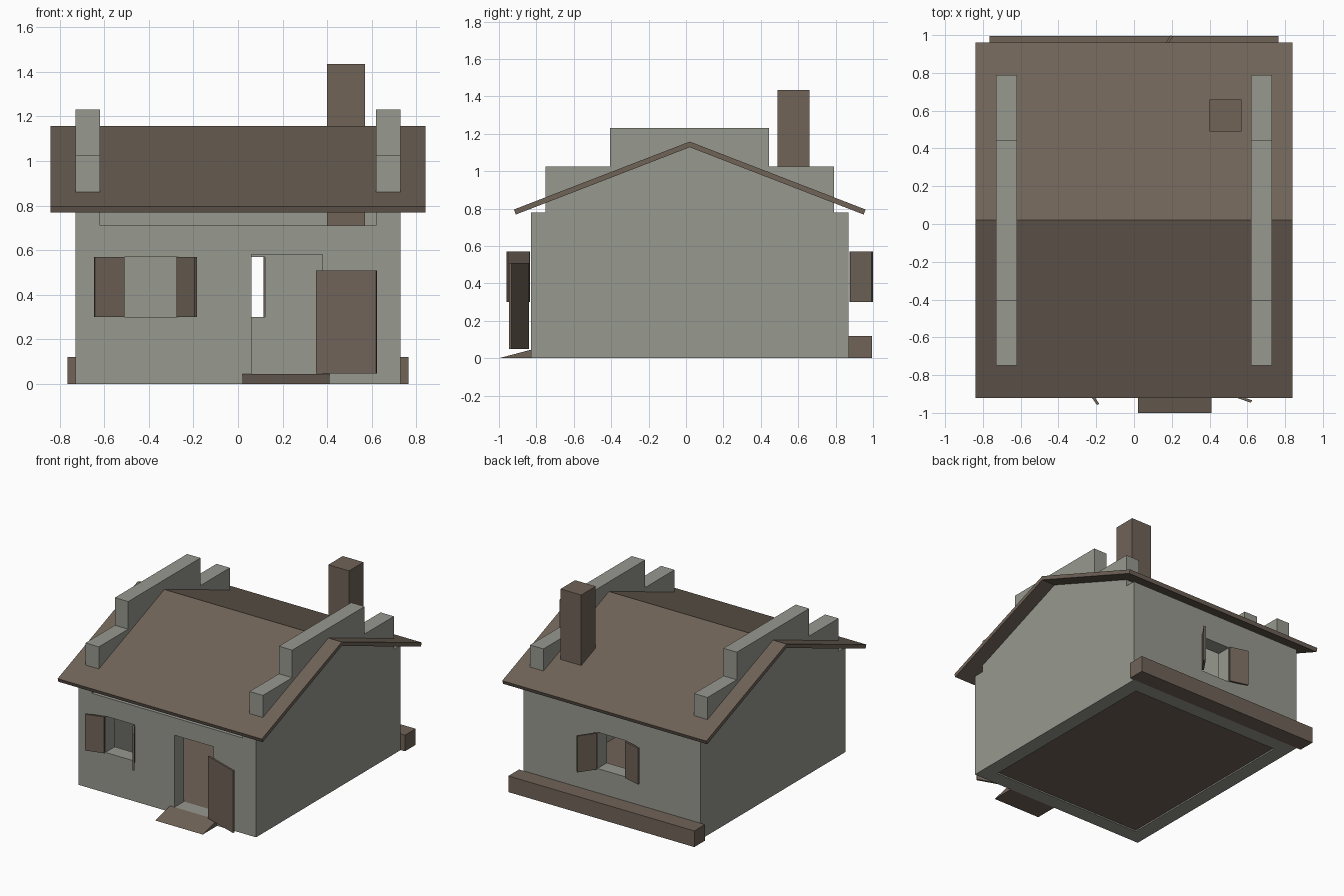
import bpy
from mathutils import Vector

cube = bpy.data.objects.get("Cube")
if cube:
    bpy.data.objects.remove(cube, do_unlink=True)


def material(name, colour):
    m = bpy.data.materials.new(name)
    m.use_nodes = True
    m.diffuse_color = (*colour, 1)
    bsdf = m.node_tree.nodes["Principled BSDF"]
    bsdf.inputs["Base Color"].default_value = (*colour, 1)
    bsdf.inputs["Roughness"].default_value = 0.9
    return m


STONE = material("grey stone", (0.31, 0.315, 0.275))
WOOD = material("brown wood", (0.16, 0.125, 0.097))


def make(name, verts, faces, mat):
    mesh = bpy.data.meshes.new(name)
    mesh.from_pydata(verts, [], faces)
    mesh.materials.append(mat)
    ob = bpy.data.objects.new(name, mesh)
    bpy.context.collection.objects.link(ob)
    return ob


def prism(name, outline, vec, mat):
    """Sweep a closed outline of 3D points along a vector."""
    n = len(outline)
    vec = Vector(vec)
    verts = [Vector(p) for p in outline]
    normal = Vector()
    for i in range(n):
        normal += verts[i].cross(verts[(i + 1) % n])
    if normal.dot(vec) < 0:
        verts.reverse()
    verts += [v + vec for v in verts]
    faces = [list(range(n))[::-1], list(range(n, 2 * n))]
    faces += [(i, (i + 1) % n, (i + 1) % n + n, i + n) for i in range(n)]
    return make(name, verts, faces, mat)


def box(name, x, y, z, mat):
    base = [(x[0], y[0], z[0]), (x[1], y[0], z[0]), (x[1], y[1], z[0]), (x[0], y[1], z[0])]
    return prism(name, base, (0, 0, z[1] - z[0]), mat)


def side_prism(name, x, yz, mat):
    return prism(name, [(x[0], y, z) for y, z in yz], (x[1] - x[0], 0, 0), mat)


def pierced_wall(name, y, depth, width, height, holes):
    """Flat wall facing -y, with rectangular holes (x0, x1, z0, z1)."""
    xs = sorted({-width, width, *[v for h in holes for v in h[:2]]})
    zs = sorted({0, height, *[v for h in holes for v in h[2:]]})
    n = len(xs)
    verts = [(x, y, z) for z in zs for x in xs]
    faces = []
    for j in range(len(zs) - 1):
        for i in range(n - 1):
            cx, cz = (xs[i] + xs[i + 1]) / 2, (zs[j] + zs[j + 1]) / 2
            if not any(a < cx < b and c < cz < d for a, b, c, d in holes):
                k = j * n + i
                faces.append((k, k + 1, k + 1 + n, k + n))
    ob = make(name, verts, faces, STONE)
    solid = ob.modifiers.new("thickness", "SOLIDIFY")
    solid.thickness = depth
    solid.offset = -1


def leaf(name, hinge, tip, z, thick=0.014):
    """Thin upright panel from hinge to tip, seen from above."""
    a, b = Vector((*hinge, z[0])), Vector((*tip, z[0]))
    side = (b - a).cross(Vector((0, 0, 1))).normalized() * thick / 2
    prism(name, [a - side, b - side, b + side, a + side], (0, 0, z[1] - z[0]), WOOD)


# Stepped gable walls
FRONT, BACK, INNER, OUTER, THICK = -0.83, 0.87, 0.62, 0.73, 0.11
steps = [(FRONT, 0), (BACK, 0), (BACK, 0.78), (0.79, 0.78), (0.79, 1.025), (0.445, 1.025),
         (0.445, 1.23), (-0.405, 1.23), (-0.405, 1.025), (-0.75, 1.025), (-0.75, 0.78), (FRONT, 0.78)]
for side, s in (("left", 1), ("right", -1)):
    side_prism(side + "_gable_wall", (s * INNER, s * OUTER), steps, STONE)

# Front and back walls with openings
WINDOW_Z = (0.30, 0.57)
pierced_wall("front_wall", FRONT, THICK, INNER, 0.71,
             [(-0.51, -0.27, *WINDOW_Z), (0.06, 0.38, 0.045, 0.58)])
pierced_wall("back_wall", BACK - THICK, THICK, INNER, 0.78, [(-0.12, 0.12, *WINDOW_Z)])

# Floor
box("floor", (-INNER, INNER), (FRONT + THICK, BACK - THICK), (0.01, 0.045), WOOD)

# Roof slopes meeting at the ridge
RIDGE = 0.02
for name, s in (("front_roof", -1), ("back_roof", 1)):
    yz = [(RIDGE, 1.158), (RIDGE + s * 0.94, 0.795), (RIDGE + s * 0.93, 0.768), (RIDGE, 1.128)]
    side_prism(name, (-0.84, 0.84), yz, WOOD)

# Chimney, back bench and entrance ramp
box("chimney", (0.40, 0.57), (0.49, 0.66), (0.045, 1.435), WOOD)
box("back_bench", (-0.765, 0.765), (BACK, 0.995), (0, 0.12), WOOD)
side_prism("entrance_ramp", (0.02, 0.41), [(-1.0, 0), (FRONT, 0), (FRONT, 0.045)], WOOD)

# Open shutters, one nearly flat and one half open at each window
for place, cx, y, out in (("front", -0.39, FRONT, -1), ("back", 0, BACK, 1)):
    y += out * 0.01
    leaf(place + "_right_shutter", (cx - 0.12, y), (cx - 0.253, y + out * 0.036), WINDOW_Z)
    leaf(place + "_left_shutter", (cx + 0.12, y), (cx + 0.20, y + out * 0.115), WINDOW_Z)

# Open door
leaf("door", (0.352, -0.845), (0.622, -0.94), (0.048, 0.51))
